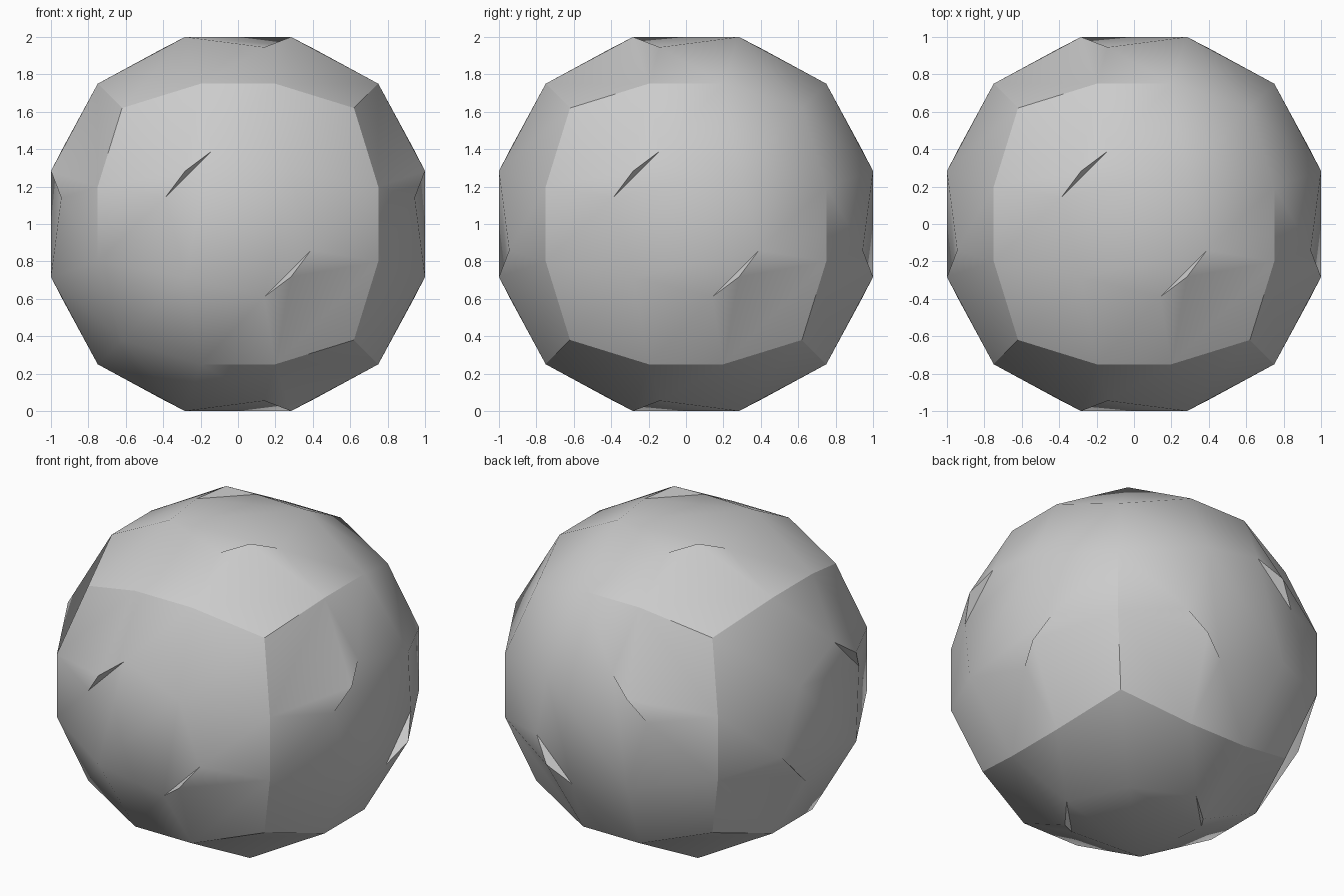
import bpy, bmesh, math

if "Cube" in bpy.data.objects:
    bpy.data.objects.remove(bpy.data.objects["Cube"])

bm = bmesh.new()
cache = {}


def vert(axis, sign, u, v, h):
    """Shared vertex on one of the six cube sides."""
    co = [0, 0, 0]
    co[axis] = sign * h
    co[(axis + 1) % 3] = u
    co[(axis + 2) % 3] = v
    key = tuple(round(c, 3) for c in co)
    if key not in cache:
        cache[key] = bm.verts.new((key[0], key[1], key[2] + 1))
    return cache[key]


def build_side(axis, sign):
    def p(i, j):
        # grid point: corner, edge or inner vertex of the rounded cube
        edges = (abs(i) == 3) + (abs(j) == 3)
        if edges == 2:
            return vert(axis, sign, .62 * i / 3, .62 * j / 3, .62)
        if edges == 1:
            u, v = (.75 * i / 3 if abs(i) == 3 else .2 * i,
                    .75 * j / 3 if abs(j) == 3 else .2 * j)
            return vert(axis, sign, u, v, .75)
        return vert(axis, sign, .283 * i, .283 * j, 1)

    def face(*vs):
        f = bm.faces.new(vs)
        f.normal_update()
        c = f.calc_center_median()
        c.z -= 1
        if f.normal.dot(c) < 0:
            f.normal_flip()

    for a in (-1, 1):
        b = -a
        # small steep notch beside two opposite inner vertices
        n1 = vert(axis, sign, a * .39, b * .14, .945)
        n2 = vert(axis, sign, a * .14, b * .39, .945)
        face(n1, p(a, b), n2)
        # half of the centre panel
        face(p(-a, b), n2, n1, p(a, -b))
        # the two panels next to the notch
        ring_u = [p(a, -b), p(3 * a, -b), p(3 * a, b), p(a, b)]
        ring_v = [p(-a, b), p(-a, 3 * b), p(a, 3 * b), p(a, b)]
        for n, ring in ((n1, ring_u), (n2, ring_v)):
            for s, t in zip(ring, ring[1:]):
                face(n, s, t)
        # corner panels
        for c in (b, a):
            inner, eu, ev, corner = p(a, c), p(3 * a, c), p(a, 3 * c), p(3 * a, 3 * c)
            if a * c < 0:
                face(inner, eu, ev)
                face(corner, ev, eu)
            else:
                face(inner, eu, corner)
                face(inner, corner, ev)


for axis in range(3):
    for sign in (-1, 1):
        build_side(axis, sign)

mesh = bpy.data.meshes.new("faceted_ball")
bm.to_mesh(mesh)
bm.free()
ball = bpy.data.objects.new("faceted_ball", mesh)
bpy.context.collection.objects.link(ball)

# plain grey surface
grey = bpy.data.materials.new("stone_grey")
grey.diffuse_color = (.6, .6, .6, 1)
grey.use_nodes = True
grey.node_tree.nodes["Principled BSDF"].inputs["Base Color"].default_value = grey.diffuse_color
mesh.materials.append(grey)

bpy.context.view_layer.objects.active = ball
ball.select_set(True)
bpy.ops.object.shade_smooth_by_angle(angle=math.radians(30))
